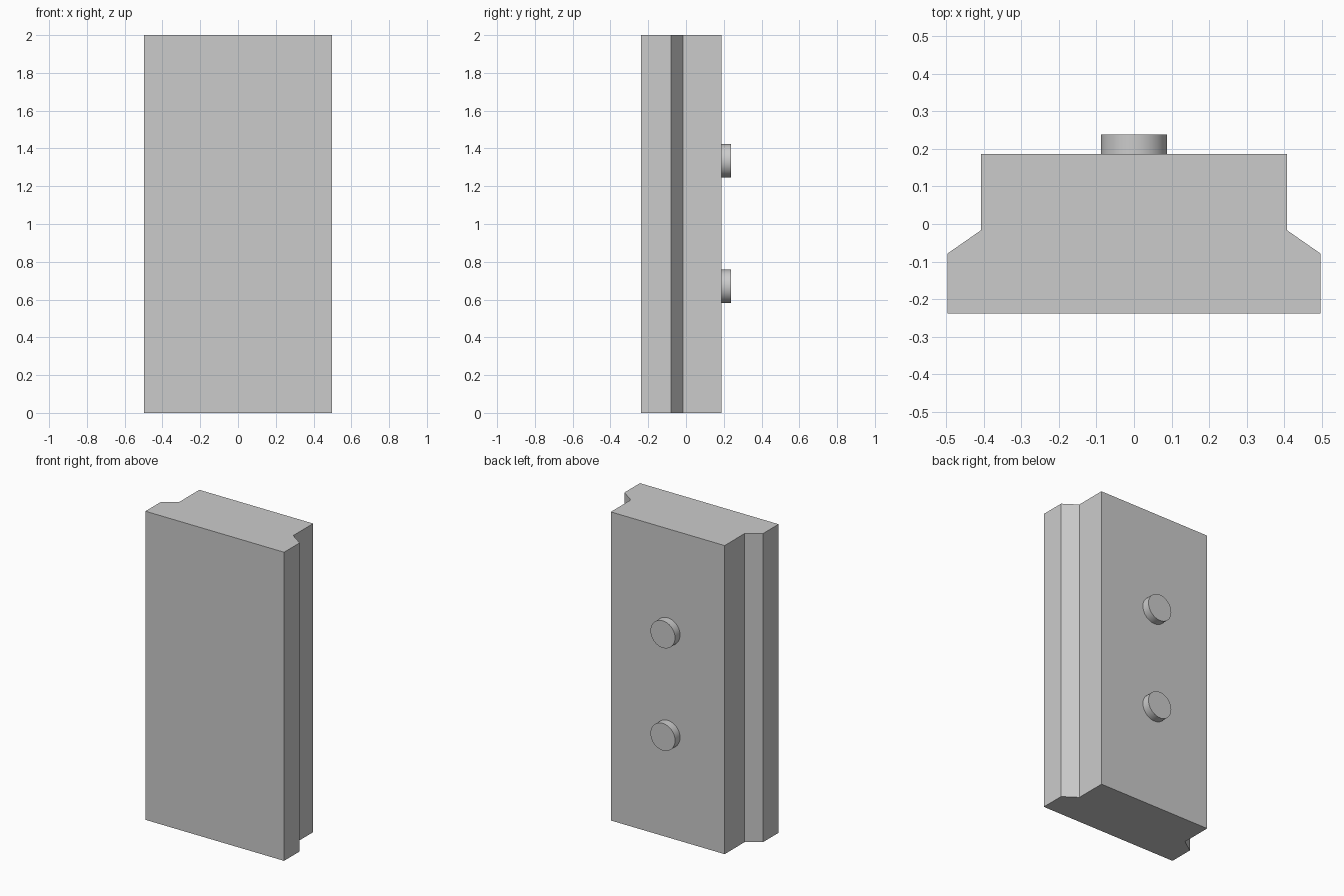
import bpy, bmesh, math

if "Cube" in bpy.data.objects:
    bpy.data.objects.remove(bpy.data.objects["Cube"], do_unlink=True)

# Single plain grey
grey = bpy.data.materials.new("plain grey")
grey.use_nodes = True
grey.diffuse_color = (0.6, 0.6, 0.6, 1)
grey.node_tree.nodes["Principled BSDF"].inputs["Base Color"].default_value = (0.6, 0.6, 0.6, 1)

HEIGHT = 2.0
BACK = 0.187

# Block: half outline in plan, mirrored and extruded upward
half = [(0.497, -0.238), (0.497, -0.079), (0.408, -0.017), (0.408, BACK)]
outline = half + [(-x, y) for x, y in reversed(half)]
bm = bmesh.new()
base = bm.faces.new([bm.verts.new((x, y, 0)) for x, y in outline])
top = bmesh.ops.extrude_face_region(bm, geom=[base])
bmesh.ops.translate(bm, vec=(0, 0, HEIGHT),
                    verts=[v for v in top["geom"] if isinstance(v, bmesh.types.BMVert)])
bmesh.ops.recalc_face_normals(bm, faces=bm.faces)
mesh = bpy.data.meshes.new("block")
bm.to_mesh(mesh)
bm.free()
mesh.materials.append(grey)
block = bpy.data.objects.new("block", mesh)
bpy.context.collection.objects.link(block)

# Round pegs standing out of the back
PEG_END = 0.238
for name, z in (("lower_peg", 0.67), ("upper_peg", 1.335)):
    bpy.ops.mesh.primitive_cylinder_add(
        vertices=64, radius=0.088, depth=PEG_END - BACK,
        location=(0, (PEG_END + BACK) / 2, z), rotation=(math.pi / 2, 0, 0))
    peg = bpy.context.object
    peg.name = name
    peg.data.materials.append(grey)
    bpy.ops.object.shade_smooth_by_angle(angle=math.radians(30))
